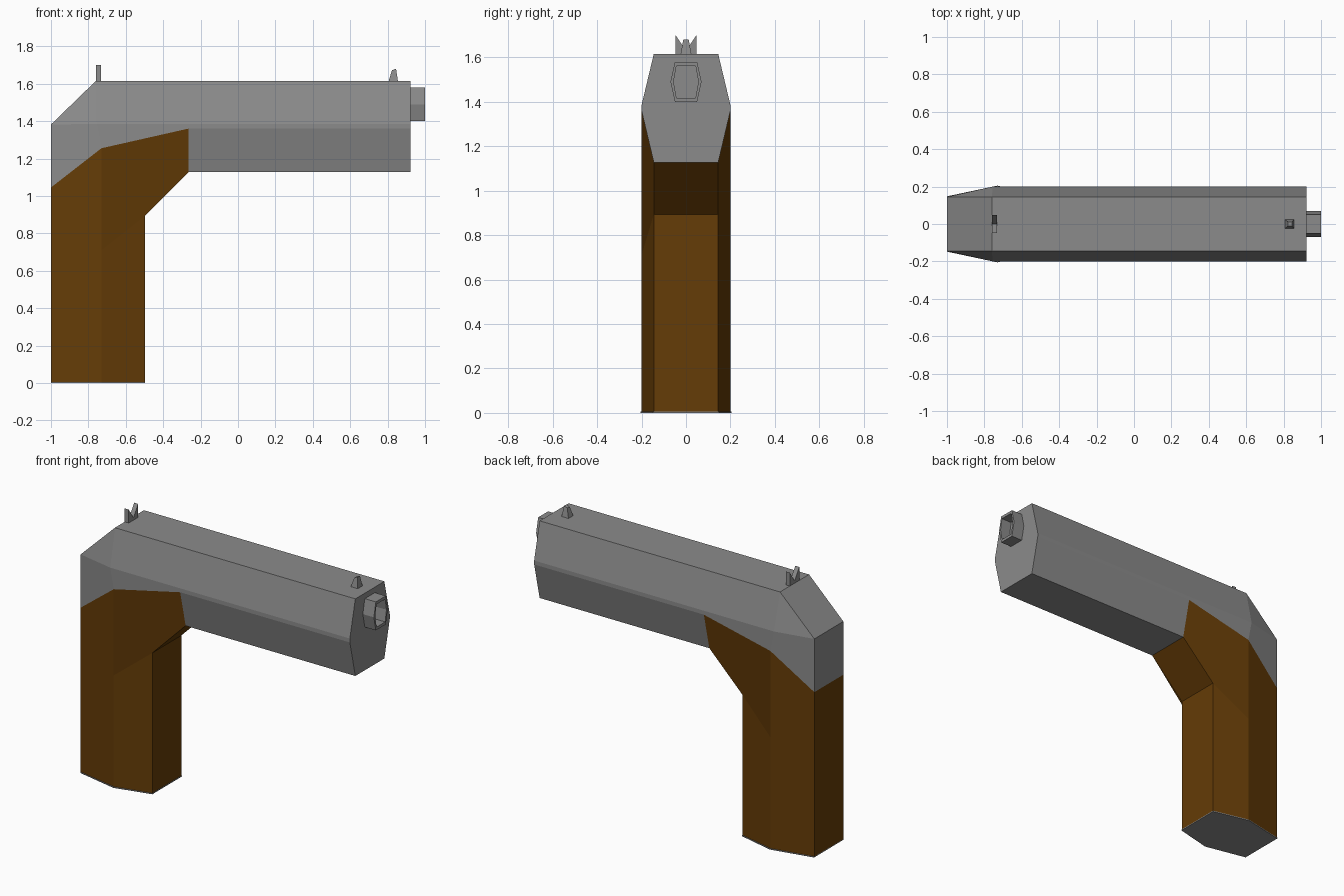
import bpy, bmesh

if "Cube" in bpy.data.objects:
    bpy.data.objects.remove(bpy.data.objects["Cube"])


def material(name, r, g, b):
    m = bpy.data.materials.new(name)
    m.diffuse_color = (r, g, b, 1)
    m.use_nodes = True
    m.node_tree.nodes["Principled BSDF"].inputs["Base Color"].default_value = m.diffuse_color
    return m


brown = material("brown_grip", 0.13, 0.045, 0.002)
steel = material("dark_steel", 0.26, 0.26, 0.26)


def finish(name, bm, mat):
    bmesh.ops.remove_doubles(bm, verts=bm.verts, dist=1e-5)
    bmesh.ops.recalc_face_normals(bm, faces=bm.faces)
    me = bpy.data.meshes.new(name)
    bm.to_mesh(me)
    bm.free()
    ob = bpy.data.objects.new(name, me)
    bpy.context.collection.objects.link(ob)
    me.materials.append(mat)
    return ob


def loft(name, rings, closed=False):
    """Join point rings; cap the ends, or link last ring to first if closed."""
    bm = bmesh.new()
    vs = [[bm.verts.new(p) for p in r] for r in rings]
    n = len(vs[0])
    pairs = list(zip(vs, vs[1:])) + ([(vs[-1], vs[0])] if closed else [])
    for a, b in pairs:
        for i in range(n):
            j = (i + 1) % n
            bm.faces.new((a[i], a[j], b[j], b[i]))
    if not closed:
        bm.faces.new(vs[0])
        bm.faces.new(vs[-1])
    return finish(name, bm, steel)


# Shared corner points of one side: N = narrow width, W = widest ridge
N, W = 0.145, 0.2
P = dict(
    top_back=(-.76, N, 1.615), top_front=(.923, N, 1.615),
    back_hi=(-1, N, 1.382), back_lo=(-1, N, 1.045), back_foot=(-1, N, .005),
    ridge_back=(-.755, W, 1.385), ridge_front=(.923, W, 1.385),
    low_front=(.923, W, 1.36), low_mid=(-.265, W, 1.36),
    under_front=(.923, N, 1.127), under_mid=(-.265, N, 1.127),
    neck=(-.498, N, .893), front_foot=(-.498, N, .005),
    mid_foot=(-.73, W, .005), mid_lo=(-.73, W, .71), mid_hi=(-.73, W, 1.255))


def shell(name, sides, strips, caps, mat):
    """Mirrored side faces, strips bridging both sides, and end caps."""
    bm = bmesh.new()

    def pts(names, s):
        return [(P[k][0], s * P[k][1], P[k][2]) for k in names.split()]

    def face(co):
        bm.faces.new([bm.verts.new(c) for c in co])

    for f in sides:
        face(pts(f, 1))
        face(pts(f, -1)[::-1])
    for s in strips + caps:
        face(pts(s, 1) + pts(s, -1)[::-1])
    return finish(name, bm, mat)


# Slide and frame
shell("slide",
      ["top_back back_hi ridge_back",
       "top_back ridge_back ridge_front top_front",
       "back_hi back_lo mid_hi ridge_back",
       "ridge_back mid_hi low_mid low_front ridge_front",
       "low_mid under_mid under_front low_front"],
      ["top_front top_back", "top_back back_hi", "back_hi back_lo",
       "under_mid under_front"],
      ["top_front ridge_front low_front under_front"], steel)

# Grip, with one broad panel blending into the frame
shell("grip",
      ["back_foot mid_foot mid_lo mid_hi back_lo",
       "mid_foot front_foot neck mid_lo",
       "mid_lo neck under_mid low_mid mid_hi"],
      ["back_lo back_foot", "front_foot neck", "neck under_mid"],
      ["back_foot mid_foot front_foot"], brown)

# Grip base plate
foot = [(-1, .148), (-.73, .205), (-.496, .148),
        (-.496, -.148), (-.73, -.205), (-1, -.148)]
loft("base_plate", [[(x, y, z) for x, y in foot] for z in (0, .006)])


# Hollow six-sided barrel
def hexagon(x, mid, edge, h):
    return [(x, y, 1.49 + z) for y, z in
            ((mid, 0), (edge, h), (-edge, h), (-mid, 0), (-edge, -h), (edge, -h))]


loft("barrel", [hexagon(.923, .07, .05, .09), hexagon(1, .07, .05, .09),
                hexagon(1, .056, .043, .072), hexagon(.928, .056, .043, .072)],
     closed=True)

# Rear sight with V notch
vee = [(-.047, 1.615), (-.047, 1.7), (0, 1.63), (.047, 1.7), (.047, 1.615)]
loft("rear_sight", [[(x, y, z) for y, z in vee] for x in (-.76, -.732)])

# Tapered front sight
loft("front_sight", [[(a, -w, z), (b, -w, z + d), (b, w, z + d), (a, w, z)]
                     for a, b, w, z, d in ((.806, .855, .024, 1.615, 0),
                                           (.823, .845, .012, 1.672, .008))])
